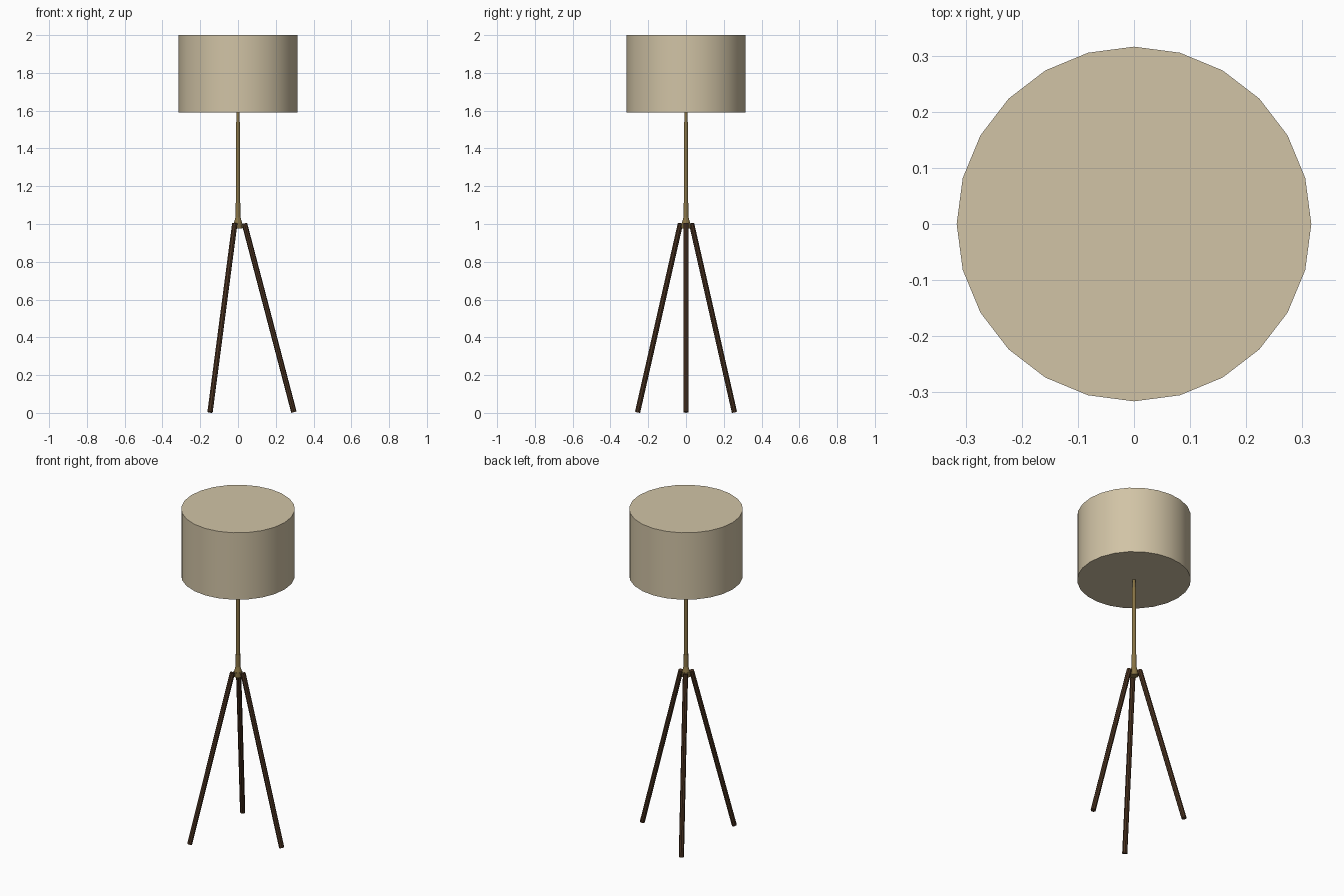
import bpy, math
from mathutils import Vector

if "Cube" in bpy.data.objects:
    bpy.data.objects.remove(bpy.data.objects["Cube"])


def material(name, rgb):
    m = bpy.data.materials.new(name)
    m.diffuse_color = (*rgb, 1)
    m.use_nodes = True
    m.node_tree.nodes["Principled BSDF"].inputs["Base Color"].default_value = m.diffuse_color
    return m


fabric = material("cream fabric", (0.64, 0.55, 0.38))
brass = material("aged brass", (0.25, 0.175, 0.06))
wood = material("dark wood", (0.07, 0.034, 0.016))


def rod(name, a, b, r1, r2, sides, mat):
    """Closed cylinder or cone from point a to point b."""
    a, b = Vector(a), Vector(b)
    d = b - a
    bpy.ops.mesh.primitive_cone_add(vertices=sides, radius1=r1, radius2=r2,
                                    depth=d.length, location=(a + b) / 2)
    o = bpy.context.object
    o.rotation_euler = d.to_track_quat('Z', 'Y').to_euler()
    o.name = name
    o.data.materials.append(mat)
    bpy.ops.object.shade_smooth_by_angle(angle=math.radians(40))
    return o


# Drum shade, closed above and below
rod("shade", (0, 0, 1.59), (0, 0, 2.0), 0.316, 0.316, 24, fabric)

# Stepped brass pole
rod("upper_pole", (0, 0, 1.53), (0, 0, 1.60), 0.008, 0.008, 12, brass)
rod("main_pole", (0, 0, 1.10), (0, 0, 1.54), 0.0115, 0.0115, 12, brass)
rod("pole_sleeve", (0, 0, 1.0), (0, 0, 1.11), 0.0135, 0.0135, 12, brass)

# Hub joining pole and legs
rod("hub", (0, 0, 0.975), (0, 0, 1.005), 0.024, 0.024, 12, brass)
rod("hub_collar", (0, 0, 1.005), (0, 0, 1.035), 0.022, 0.0135, 12, brass)

# Three splayed legs, each pinned to the hub
for i in range(3):
    t = i * math.tau / 3
    c, s = math.cos(t), math.sin(t)
    rod(f"leg_{i + 1}", (0.296 * c, 0.296 * s, 0.004),
        (0.034 * c, 0.034 * s, 1.003), 0.0145, 0.0145, 8, wood)
    rod(f"leg_pin_{i + 1}", (0, 0, 0.988), (0.036 * c, 0.036 * s, 0.988),
        0.008, 0.008, 8, brass)
